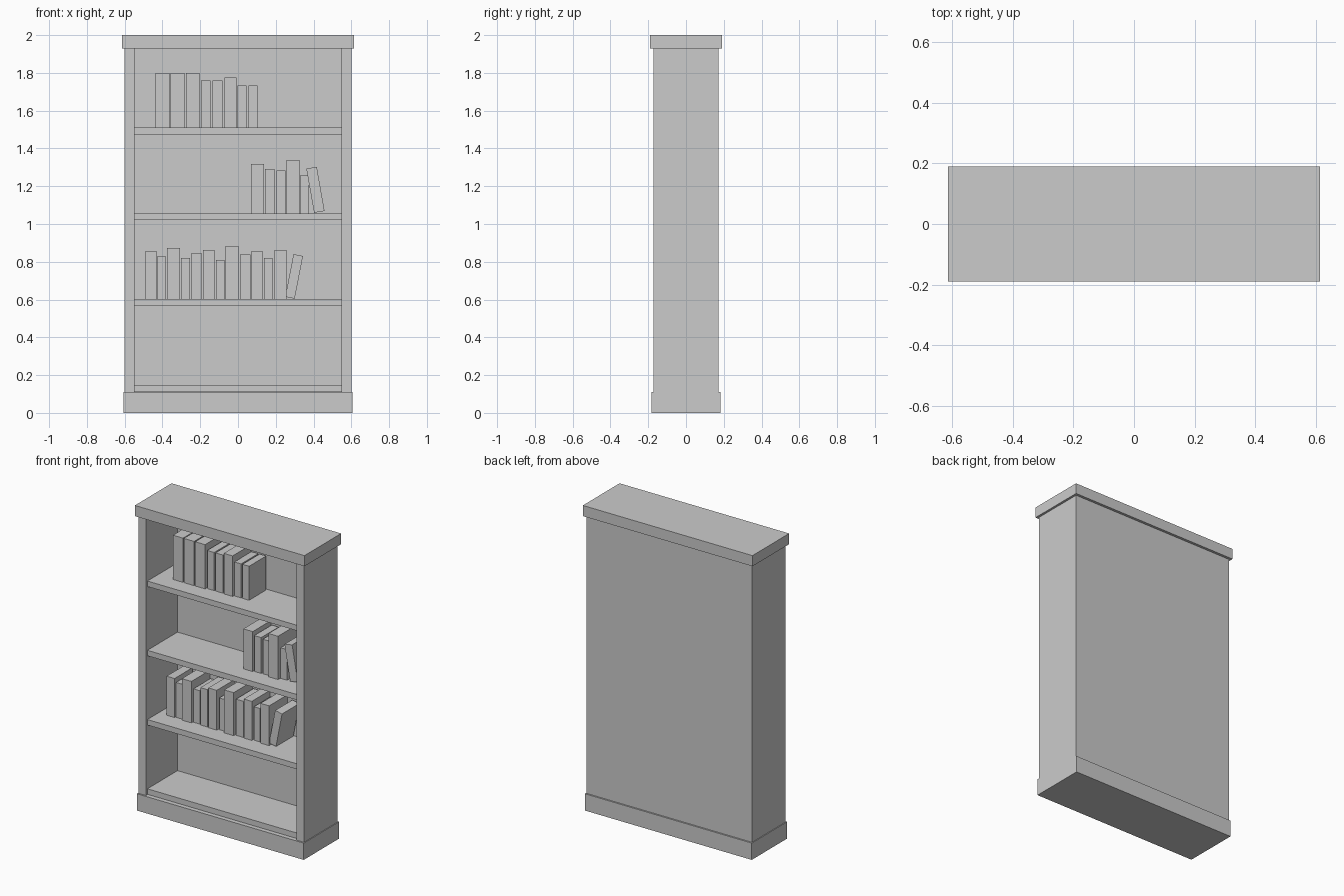
import bpy, math


def box(name, x0, x1, y0, y1, z0, z1, tilt=0.0):
    """Axis-aligned box from its limits, optionally tilted about y."""
    bpy.ops.mesh.primitive_cube_add(
        size=1, location=((x0 + x1) / 2, (y0 + y1) / 2, (z0 + z1) / 2))
    ob = bpy.context.object
    ob.name = name
    ob.scale = (x1 - x0, y1 - y0, z1 - z0)
    ob.rotation_euler.y = math.radians(tilt)
    return ob


# Carcass
D = 0.173
box("plinth", -0.605, 0.605, -0.183, 0.183, 0, 0.11)
box("top_board", -0.615, 0.615, -0.19, 0.19, 1.93, 2.0)
for side, s in (("left", -1), ("right", 1)):
    a, b = sorted((s * 0.547, s * 0.60))
    box(side + "_side", a, b, -D, D, 0.11, 1.93)
box("back_panel", -0.547, 0.547, 0.155, D, 0.11, 1.93)

# Shelves
SHELF_TOPS = [0.148, 0.602, 1.056, 1.51]
for i, z in enumerate(SHELF_TOPS):
    box(f"shelf_{i + 1}", -0.547, 0.547, -0.157, 0.155, z - 0.036, z)

# Upright books per shelf: (left x, width, height)
ROWS = {
    1: [(-.489, .058, .256), (-.425, .042, .229), (-.375, .069, .272),
        (-.301, .047, .219), (-.246, .053, .245), (-.185, .061, .261),
        (-.116, .045, .208), (-.066, .069, .282), (.011, .055, .237),
        (.071, .058, .256), (.137, .045, .219), (.193, .063, .261)],
    2: [(.069, .068, .262), (.143, .050, .235), (.203, .048, .226),
        (.256, .069, .284), (.328, .047, .200)],
    3: [(-.436, .073, .290), (-.357, .074, .290), (-.275, .072, .290),
        (-.195, .050, .250), (-.135, .053, .250), (-.072, .064, .266),
        (-.003, .048, .223), (.055, .048, .223)],
}
BACK = 0.145
for shelf, books in ROWS.items():
    z = SHELF_TOPS[shelf]
    for i, (x, w, h) in enumerate(books):
        box(f"book_{shelf}_{i + 1}", x, x + w, 0.03 - 0.28 * h, BACK, z, z + h)

# Leaning books: (centre x, centre z, width, height, tilt)
for i, (x, z, w, h, t) in enumerate([(.297, .7225, .051, .23, 11),
                                     (.410, 1.181, .056, .237, -10)]):
    box(f"leaning_book_{i + 1}", x - w / 2, x + w / 2, -0.035, BACK,
        z - h / 2, z + h / 2, t)
